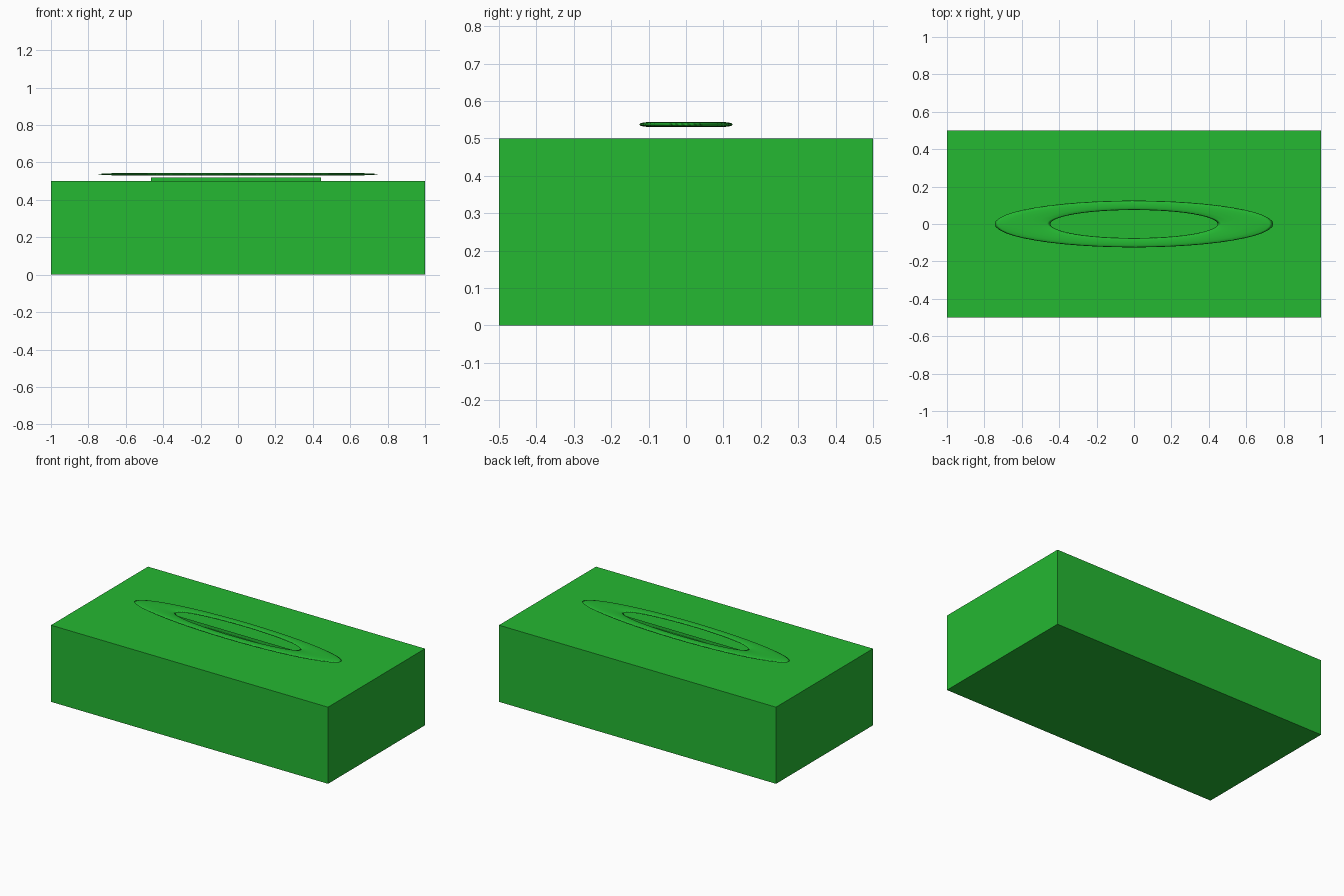
import bpy
import math

if "Cube" in bpy.data.objects:
    bpy.data.objects.remove(bpy.data.objects["Cube"])

green = bpy.data.materials.new("green")
green.diffuse_color = (0.018, 0.48, 0.032, 1)
green.use_nodes = True
green.node_tree.nodes["Principled BSDF"].inputs["Base Color"].default_value = green.diffuse_color


def finish(name, scale):
    ob = bpy.context.object
    ob.name = name
    ob.scale = scale
    bpy.ops.object.transform_apply(location=False, rotation=True, scale=True)
    ob.data.materials.append(green)
    return ob


# Box body
bpy.ops.mesh.primitive_cube_add(size=1, location=(0, 0, 0.25))
finish("box_body", (2, 1, 0.5))

# Flattened oval ring hovering just above the lid
bpy.ops.mesh.primitive_torus_add(major_radius=1, minor_radius=0.25,
                                 major_segments=48, minor_segments=12,
                                 location=(0, 0, 0.537))
finish("opening_rim", (0.596, 0.1, 0.026))
bpy.ops.object.shade_smooth()

# Thin upright sheet poking out of the lid inside the ring
bpy.ops.mesh.primitive_plane_add(size=1, location=(-0.01, 0, 0.50))
sheet = bpy.context.object
for v in sheet.data.vertices:
    v.co = (v.co.x * 0.91, 0, v.co.y * 0.04)
finish("tissue_sheet", (1, 1, 1))
